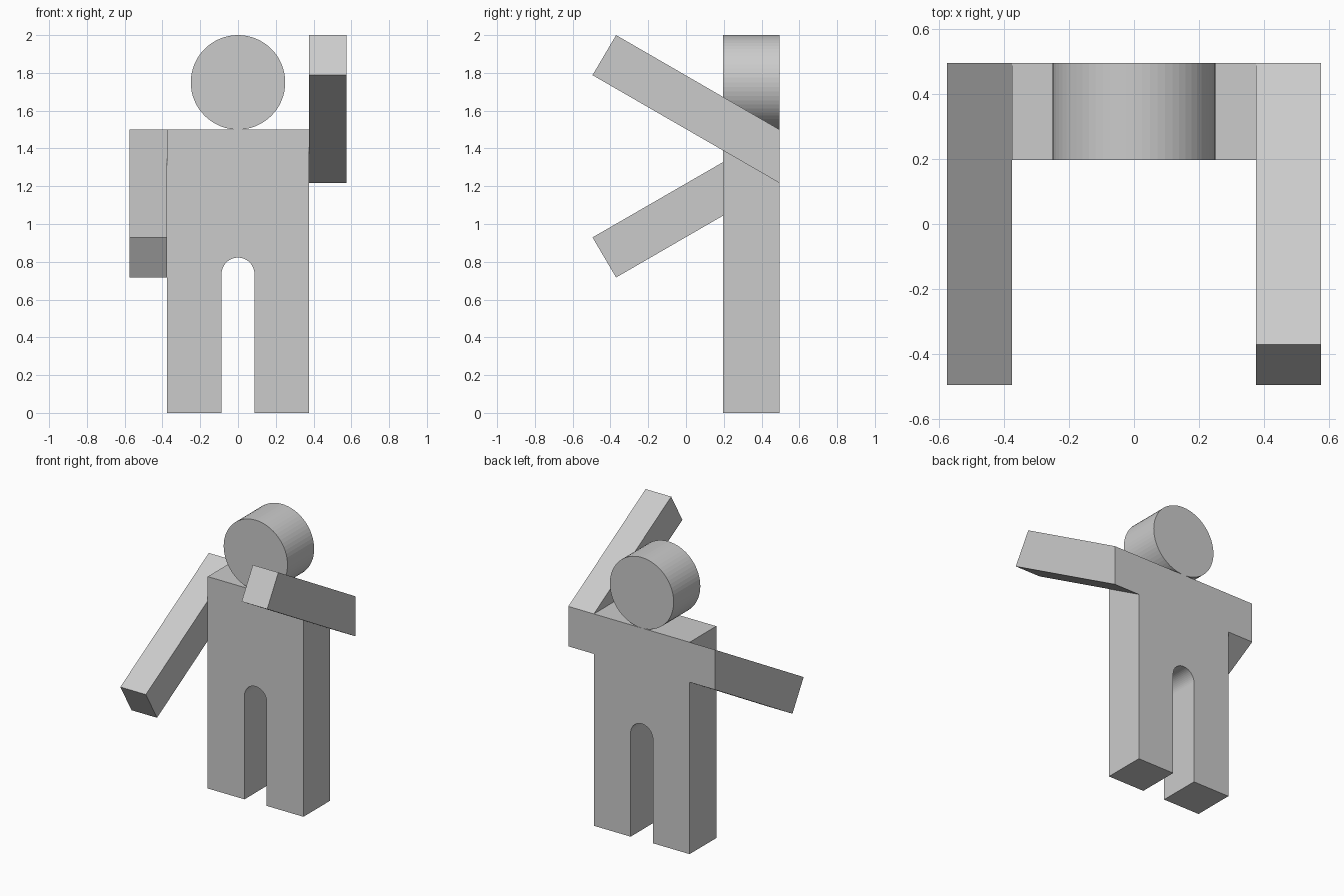
import bpy, bmesh
from math import sin, cos, pi

if "Cube" in bpy.data.objects:
    bpy.data.objects.remove(bpy.data.objects["Cube"])

FRONT, BACK = 0.197, 0.495   # depth range of torso and head


def prism(name, profile, to_3d, a, b):
    """Extrude a closed 2D profile from depth a to depth b."""
    bm = bmesh.new()
    near = [bm.verts.new(to_3d(u, v, a)) for u, v in profile]
    far = [bm.verts.new(to_3d(u, v, b)) for u, v in profile]
    bm.faces.new(near)
    bm.faces.new(far[::-1])
    n = len(profile)
    for i in range(n):
        j = (i + 1) % n
        bm.faces.new((near[i], far[i], far[j], near[j]))
    bmesh.ops.recalc_face_normals(bm, faces=bm.faces[:])
    mesh = bpy.data.meshes.new(name)
    bm.to_mesh(mesh)
    bm.free()
    obj = bpy.data.objects.new(name, mesh)
    bpy.context.collection.objects.link(obj)
    return obj


def along_y(u, v, d):
    return (u, d, v)


def along_x(u, v, d):
    return (d, u, v)


# Torso and legs: one slab with a round-topped gap between the legs
gap, arch_z, steps = 0.087, 0.735, 24
arch = [(gap * cos(pi * i / steps), arch_z + gap * sin(pi * i / steps))
        for i in range(steps + 1)]
body = [(-0.375, 0), (-0.375, 1.5), (0.375, 1.5), (0.375, 0), (gap, 0)] + arch + [(-gap, 0)]
prism("torso_and_legs", body, along_y, FRONT, BACK)

# Head: a disc facing forward, resting on the shoulders
head = [(0.25 * cos(2 * pi * i / 64), 1.75 + 0.25 * sin(2 * pi * i / 64)) for i in range(64)]
prism("head", head, along_y, FRONT, BACK)

# Arms: 30 degrees up and 30 degrees down, cut flush with the back
raised = [(BACK, 1.217), (BACK, 1.5), (-0.37, 2.0), (-0.495, 1.788)]
lowered = [(BACK, 1.217), (BACK, 1.5), (-0.495, 0.929), (-0.37, 0.717)]
prism("raised_arm", raised, along_x, 0.375, 0.575)
prism("lowered_arm", lowered, along_x, -0.575, -0.375)
